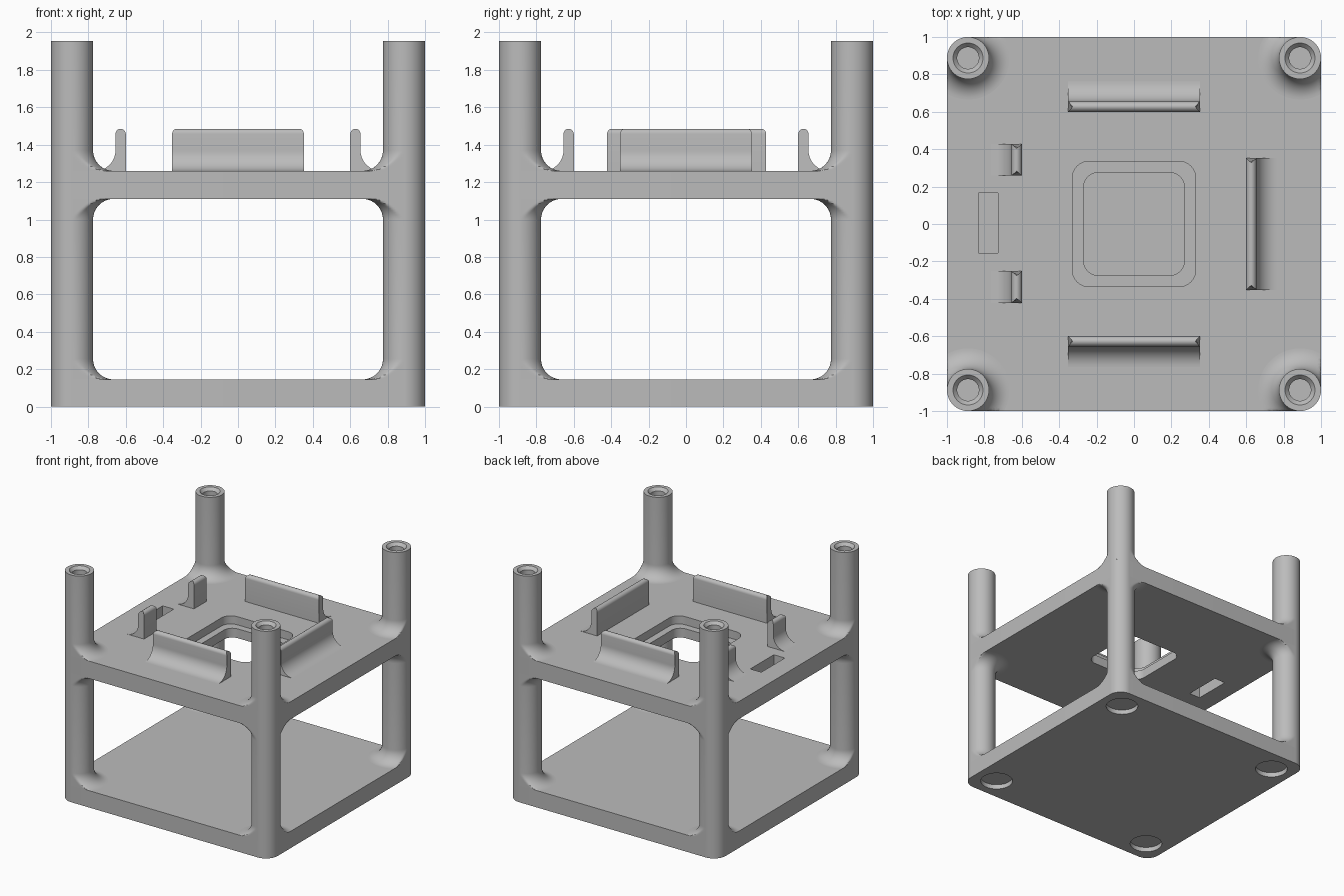
import bpy
import bmesh
from math import sin, cos, pi, sqrt, radians
from mathutils import Matrix

cube = bpy.data.objects.get("Cube")
if cube:
    bpy.data.objects.remove(cube, do_unlink=True)

POST_R = 0.1125
POST_C = 1 - POST_R
FILLET = 0.11
FLOOR_TOP = 0.145
DECK_BOTTOM, DECK_TOP = 1.11, 1.26
POST_TOP = 1.955
TAB_TOP = 1.485

grey = bpy.data.materials.new("plain grey")
grey.use_nodes = True
grey.diffuse_color = (0.5, 0.5, 0.5, 1)
grey.node_tree.nodes["Principled BSDF"].inputs["Base Color"].default_value = (0.5, 0.5, 0.5, 1)


def finish(name, bm, recalc=True):
    bmesh.ops.remove_doubles(bm, verts=bm.verts[:], dist=1e-5)
    if recalc:
        bmesh.ops.recalc_face_normals(bm, faces=bm.faces[:])
    mesh = bpy.data.meshes.new(name)
    bm.to_mesh(mesh)
    bm.free()
    mesh.materials.append(grey)
    obj = bpy.data.objects.new(name, mesh)
    bpy.context.scene.collection.objects.link(obj)
    return obj


def activate(obj):
    bpy.ops.object.select_all(action='DESELECT')
    obj.select_set(True)
    bpy.context.view_layer.objects.active = obj


def smooth(obj):
    activate(obj)
    bpy.ops.object.shade_smooth_by_angle(angle=radians(30))


def arc(cx, cy, r, a0, a1, n):
    angles = [a0 + (a1 - a0) * i / n for i in range(n + 1)]
    return [(cx + r * cos(a), cy + r * sin(a)) for a in angles]


def rounded_prism(name, hx, hy, r, z0, z1, cx=0, cy=0):
    """Upright block with rounded vertical corners."""
    outline = []
    for k, (sx, sy) in enumerate([(1, 1), (-1, 1), (-1, -1), (1, -1)]):
        outline += arc(cx + sx * (hx - r), cy + sy * (hy - r), r,
                       k * pi / 2, (k + 1) * pi / 2, 18)
    bm = bmesh.new()
    face = bm.faces.new([bm.verts.new((x, y, z0)) for x, y in outline])
    top = bmesh.ops.extrude_face_region(bm, geom=[face])["geom"]
    moved = [v for v in top if isinstance(v, bmesh.types.BMVert)]
    bmesh.ops.translate(bm, verts=moved, vec=(0, 0, z1 - z0))
    return finish(name, bm)


def cut(obj, cutters):
    for cutter in cutters:
        cutter.hide_render = True
        mod = obj.modifiers.new("cut", 'BOOLEAN')
        mod.operation = 'DIFFERENCE'
        mod.solver = 'EXACT'
        mod.object = cutter
        activate(obj)
        bpy.ops.object.modifier_apply(modifier=mod.name)
        bpy.data.objects.remove(cutter, do_unlink=True)


def reach(ox, oy):
    """Distance from a post centre to the plate outline in an outward direction."""
    if ox > 0 and oy > 0:
        return POST_R
    if ox > 0:
        return POST_R / max(ox, 1e-4)
    if oy > 0:
        return POST_R / max(oy, 1e-4)
    return 10


def revolve(bm, profile, sx, sy, n=96):
    """Spin a profile round a post centre, trimmed flush with the plate sides."""
    rows = []
    for r, z in profile:
        row = []
        for j in range(n):
            c, s = cos(2 * pi * j / n), sin(2 * pi * j / n)
            rr = min(r, reach(sx * c, sy * s))
            row.append(bm.verts.new((sx * POST_C + rr * c, sy * POST_C + rr * s, z)))
        rows.append(row)
    for low, high in zip(rows, rows[1:]):
        for j in range(n):
            k = (j + 1) % n
            bm.faces.new((low[j], low[k], high[k], high[j]))


# Floor plate with four round foot recesses underneath
floor_plate = rounded_prism("floor_plate", 1, 1, POST_R, 0, FLOOR_TOP)
cut(floor_plate, [rounded_prism("foot_cutter", 0.13, 0.13, 0.13, -0.05, 0.04, sx * 0.8, sy * 0.8)
                  for sx in (-1, 1) for sy in (-1, 1)])
smooth(floor_plate)

# Upper deck with stepped window and cable slot
deck = rounded_prism("upper_deck", 1, 1, POST_R, DECK_BOTTOM, DECK_TOP)
cut(deck, [rounded_prism("window_cutter", 0.27, 0.275, 0.08, 1, 1.4),
           rounded_prism("ledge_cutter", 0.33, 0.335, 0.09, 1.19, 1.4),
           rounded_prism("slot_cutter", 0.0525, 0.16, 0.001, 1, 1.4, -0.78, 0.005)])
smooth(deck)

# Corner posts with flared roots and screw sockets in the top
flare_r = POST_R + FILLET
foot = arc(flare_r, FLOOR_TOP + FILLET, FILLET, 1.5 * pi, pi, 14)
head = arc(flare_r, DECK_BOTTOM - FILLET, FILLET, pi, pi / 2, 14)
root = arc(flare_r, DECK_TOP + FILLET, FILLET, 1.5 * pi, pi, 14)
socket = [(POST_R, POST_TOP), (0.08, POST_TOP), (0.058, POST_TOP - 0.025),
          (0.058, POST_TOP - 0.2), (0, POST_TOP - 0.2)]
for sx, side in ((1, "left"), (-1, "right")):
    for sy, end in ((-1, "front"), (1, "back")):
        bm = bmesh.new()
        revolve(bm, foot + head, sx, sy)
        revolve(bm, root + socket, sx, sy)
        smooth(finish(f"{end}_{side}_post", bm, recalc=False))


def tab(name, angle, centre, half):
    """Upright retaining tab, flat inside, filleted into the deck outside."""
    inner, outer = 0.6, 0.655
    r = (outer - inner) / 2
    profile = [(outer + FILLET, DECK_TOP - 0.01)]
    profile += arc(outer + FILLET, DECK_TOP + FILLET, FILLET, 1.5 * pi, pi, 14)
    profile += arc(inner + r, TAB_TOP - r, r, 0, pi, 12)
    profile += [(inner, DECK_TOP - 0.01)]
    bm = bmesh.new()
    ends = []
    for side in (-1, 1):
        loop = []
        for u, z in profile:
            rise = min(max(0, z - (TAB_TOP - r)), r)
            length = half - (r - sqrt(r * r - rise * rise)) * 0.9
            loop.append(bm.verts.new((u, centre + side * length, z)))
        ends.append(loop)
        bm.faces.new(loop)
    a, b = ends
    for i in range(len(a)):
        j = (i + 1) % len(a)
        bm.faces.new((a[i], a[j], b[j], b[i]))
    bmesh.ops.rotate(bm, verts=bm.verts[:], matrix=Matrix.Rotation(angle, 3, 'Z'))
    smooth(finish(name, bm))


# Tabs around the window, the right side split in two beside the slot
tab("left_tab", 0, 0, 0.352)
tab("back_tab", pi / 2, 0, 0.352)
tab("front_tab", -pi / 2, 0, 0.352)
tab("right_back_tab", pi, -0.343, 0.085)
tab("right_front_tab", pi, 0.337, 0.085)
